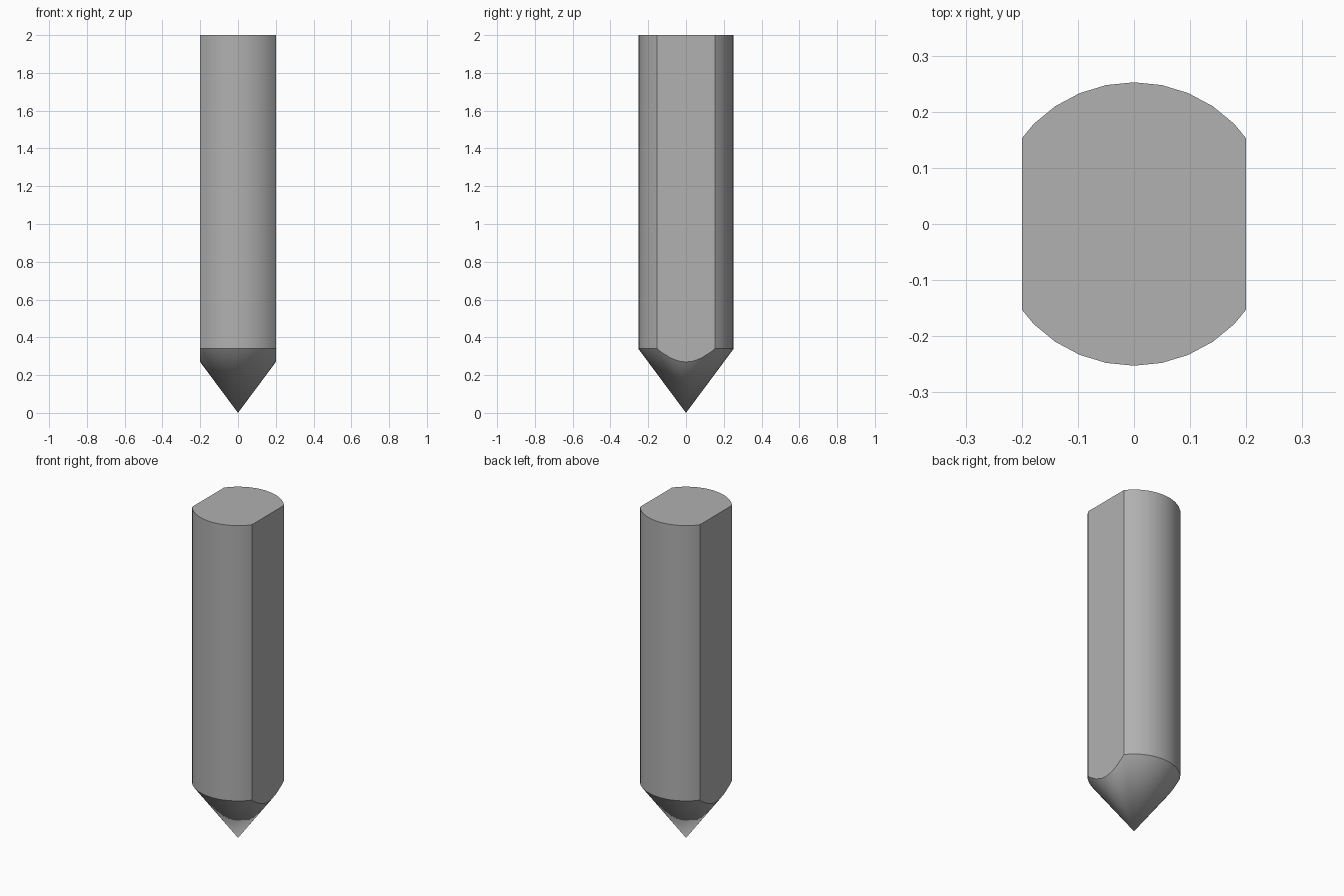
import bpy, bmesh, math

if "Cube" in bpy.data.objects:
    bpy.data.objects.remove(bpy.data.objects["Cube"])

RADIUS, FLAT_X, SHOULDER_Z, TOP_Z, SIDES = 0.2525, 0.2, 0.34, 2.0, 32

bm = bmesh.new()

# Round shaft with a conical tip
tip = bm.verts.new((0, 0, 0))

def ring(z):
    angles = [2 * math.pi * i / SIDES for i in range(SIDES)]
    return [bm.verts.new((RADIUS * math.cos(a), RADIUS * math.sin(a), z)) for a in angles]

shoulder, top = ring(SHOULDER_Z), ring(TOP_Z)
for i in range(SIDES):
    j = (i + 1) % SIDES
    bm.faces.new((tip, shoulder[j], shoulder[i]))
    bm.faces.new((shoulder[i], shoulder[j], top[j], top[i]))
bm.faces.new(top)

# Two flats milled along opposite sides
for side in (-1, 1):
    cut = bmesh.ops.bisect_plane(
        bm, geom=bm.verts[:] + bm.edges[:] + bm.faces[:],
        plane_co=(side * FLAT_X, 0, 0), plane_no=(side, 0, 0), clear_outer=True)
    rim = [e for e in cut["geom_cut"] if isinstance(e, bmesh.types.BMEdge)]
    bmesh.ops.contextual_create(bm, geom=rim)

bmesh.ops.recalc_face_normals(bm, faces=bm.faces[:])
mesh = bpy.data.meshes.new("pointed_pin")
bm.to_mesh(mesh)
bm.free()

# Dark grey metal
metal = bpy.data.materials.new("dark_grey")
metal.diffuse_color = (0.44, 0.44, 0.44, 1)
metal.use_nodes = True
metal.node_tree.nodes["Principled BSDF"].inputs["Base Color"].default_value = metal.diffuse_color
mesh.materials.append(metal)

pin = bpy.data.objects.new("pointed_pin", mesh)
bpy.context.collection.objects.link(pin)
bpy.context.view_layer.objects.active = pin
pin.select_set(True)
bpy.ops.object.shade_smooth_by_angle(angle=math.radians(30))
